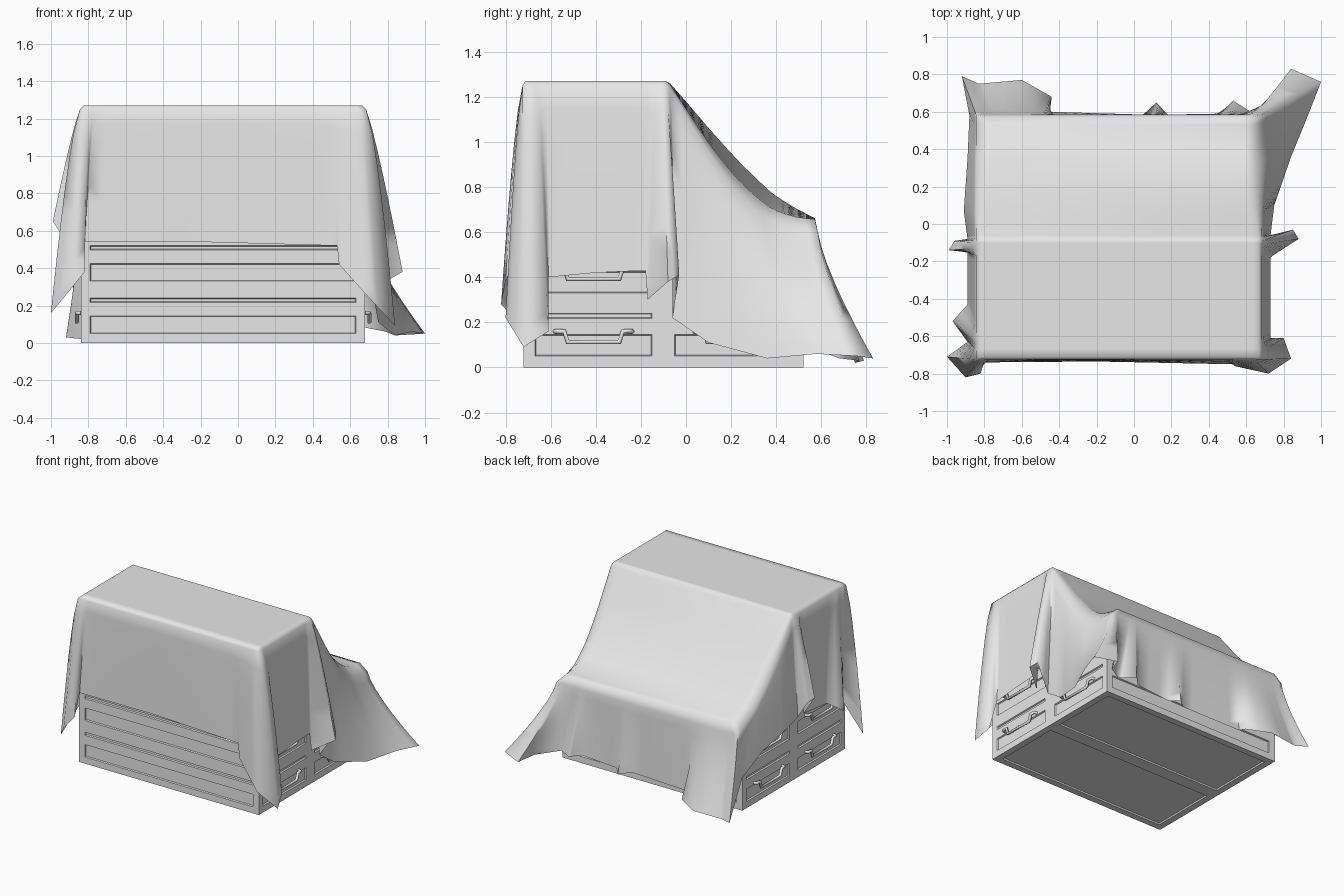
import bpy
import bmesh
import math
from mathutils import Vector

old = bpy.data.objects.get("Cube")
if old:
    bpy.data.objects.remove(old, do_unlink=True)

grey = bpy.data.materials.new("plain grey")
grey.use_nodes = True
grey.diffuse_color = (0.8, 0.8, 0.8, 1)
grey.node_tree.nodes["Principled BSDF"].inputs["Base Color"].default_value = grey.diffuse_color


def add_object(name, data, location=(0, 0, 0)):
    obj = bpy.data.objects.new(name, data)
    obj.location = location
    bpy.context.scene.collection.objects.link(obj)
    return obj


def mesh_from(bm, name):
    mesh = bpy.data.meshes.new(name)
    bm.to_mesh(mesh)
    bm.free()
    mesh.materials.append(grey)
    return mesh


def lerp_table(table, key):
    """Interpolate rows of (key, values...) and return the values as a vector."""
    for a, b in zip(table, table[1:]):
        if key <= b[0]:
            t = max(0, (key - a[0]) / (b[0] - a[0]))
            return Vector(a[1:]).lerp(Vector(b[1:]), t)
    return Vector(table[-1][1:])


# ---- Crates: grid-cut box with recessed panels and slots
HALF_X, HALF_Y, HEIGHT, BORDER = 0.76, 0.31, 0.28, 0.05
CENTRE_X = -0.08


def crate_mesh():
    cuts = [
        [-HALF_X, -HALF_X + BORDER, HALF_X - BORDER, HALF_X],
        [-HALF_Y, -HALF_Y + BORDER, HALF_Y - BORDER, HALF_Y],
        [0, 0.05, 0.145, 0.217, 0.24, HEIGHT],
    ]
    bm = bmesh.new()
    panels = []
    for axis in range(3):
        u, v = (axis + 1) % 3, (axis + 2) % 3
        for side in (0, -1):
            for i in range(len(cuts[u]) - 1):
                for j in range(len(cuts[v]) - 1):
                    corners = []
                    for di, dj in ((0, 0), (1, 0), (1, 1), (0, 1)):
                        p = [0, 0, 0]
                        p[axis] = cuts[axis][side]
                        p[u], p[v] = cuts[u][i + di], cuts[v][j + dj]
                        corners.append(bm.verts.new(p))
                    if side == 0:
                        corners.reverse()
                    face = bm.faces.new(corners)
                    across, up = (i, j) if v == 2 else (j, i)
                    if axis == 2:
                        recessed = side == 0 and i == 1 and j == 1
                    else:
                        recessed = across == 1 and up in (1, 3)
                    if recessed:
                        panels.append(face)
    bmesh.ops.remove_doubles(bm, verts=bm.verts[:], dist=0.0001)
    bm.normal_update()
    bmesh.ops.inset_individual(bm, faces=panels, thickness=0.006, depth=-0.01)
    return mesh_from(bm, "crate")


# ---- Handles: bent bar hanging in front of the side panel
def handle_curve():
    half = [(0, 0.17, 0.16), (0.022, 0.165, 0.16), (0.022, 0.13, 0.16),
            (0.022, 0.115, 0.112)]
    path = half + [(x, -y, z) for x, y, z in reversed(half)]
    curve = bpy.data.curves.new("handle", "CURVE")
    curve.dimensions = "3D"
    curve.bevel_depth = 0.011
    curve.bevel_resolution = 2
    curve.use_fill_caps = True
    line = curve.splines.new("POLY")
    line.points.add(len(path) - 1)
    for point, co in zip(line.points, path):
        point.co = (*co, 1)
    curve.materials.append(grey)
    return curve


crate = crate_mesh()
bar = handle_curve()
for stack, y, layers in (("front", -0.41, 4), ("back", 0.21, 2)):
    for layer in range(layers):
        add_object(f"{stack}_crate", crate, (CENTRE_X, y, layer * HEIGHT))
    # Only the two lower layers have room for handles under the cloth
    for layer in range(2):
        for sign in (-1, 1):
            grip = add_object(f"{stack}_crate_handle", bar,
                              (CENTRE_X + sign * HALF_X, y, layer * HEIGHT))
            if sign < 0:
                grip.rotation_euler.z = math.pi

# ---- Cloth cover: draped top sheet with four hanging skirts
X0, X1, Y0, Y1 = -0.845, 0.685, -0.725, 0.585
RIDGE = -0.08
SLOPE = [(Y0, 1.27), (RIDGE, 1.27), (0, 1.18), (0.12, 1.04), (0.25, 0.9),
         (0.38, 0.775), (0.48, 0.71), (Y1, 0.655)]

# Hem of each skirt: position along the rim, then the hem point below it
FL, FR = (-1, -0.71, 0.16), (0.84, -0.72, 0.09)
BL, BR = (-0.92, 0.79, 0.03), (1, 0.76, 0.05)
front_hem = [
    (X0, *FL), (-0.82, -0.9, -0.82, 0.28), (-0.8, -0.82, -0.8, 0.38),
    (-0.76, -0.82, -0.74, 0.54), (-0.2, -0.2, -0.735, 0.54),
    (0.47, 0.53, -0.75, 0.52), (0.53, 0.54, -0.76, 0.42),
    (0.64, 0.72, -0.8, 0.22), (X1, *FR)]
right_hem = [
    (Y0, *FR), (-0.68, 0.8, -0.61, 0.16), (-0.63, 0.73, -0.61, 0.4),
    (-0.4, 0.73, -0.4, 0.42), (-0.2, 0.73, -0.18, 0.43),
    (-0.13, 0.74, -0.17, 0.3), (-0.11, 0.88, -0.08, 0.38),
    (-0.09, 0.85, -0.03, 0.41), (-0.06, 0.73, -0.06, 0.22),
    (0.05, 0.75, 0.1, 0.11), (0.25, 0.84, 0.36, 0.04),
    (0.45, 0.93, 0.58, 0.06), (Y1, *BR)]
back_hem = [
    (X0, *BL), (-0.77, -0.83, 0.75, 0.02), (-0.62, -0.6, 0.77, 0.03),
    (-0.5, -0.44, 0.68, 0.04), (-0.42, -0.45, 0.6, 0.07),
    (0.04, 0.05, 0.585, 0.08), (0.1, 0.12, 0.65, 0.07), (0.16, 0.18, 0.585, 0.08),
    (0.42, 0.46, 0.59, 0.1), (0.48, 0.53, 0.66, 0.1), (0.54, 0.64, 0.59, 0.09),
    (0.61, 0.79, 0.7, 0.06), (0.65, 0.84, 0.83, 0.04), (X1, *BR)]
left_hem = [
    (Y0, *FL), (-0.68, -0.89, -0.63, 0.4), (-0.62, -0.97, -0.52, 0.4),
    (-0.55, -0.89, -0.43, 0.47), (-0.17, -0.89, -0.15, 0.5),
    (-0.13, -0.99, -0.14, 0.65), (-0.1, -0.96, -0.09, 0.62),
    (-0.07, -0.89, -0.08, 0.5), (0.05, -0.91, 0.07, 0.48),
    (0.3, -0.89, 0.35, 0.4), (0.5, -0.88, 0.58, 0.28), (Y1, *BL)]


def clamp(value):
    return min(1, max(0, value))


def cover_height(x, y):
    for (ya, za), (yb, zb) in zip(SLOPE, SLOPE[1:]):
        if y <= yb:
            break
    z = za + (zb - za) * (y - ya) / (yb - ya)
    sag = math.sin(math.pi * clamp((y - RIDGE) / (Y1 - RIDGE)))
    return z - 0.045 * sag * (1 + (x - CENTRE_X) / HALF_X)


def stations(table_a, table_b, step):
    """All rim positions of two facing skirts, filled in at a regular step."""
    keys = sorted({row[0] for row in table_a + table_b})
    result = []
    for a, b in zip(keys, keys[1:]):
        count = max(1, math.ceil((b - a) / step))
        result += [a + (b - a) * k / count for k in range(count)]
    return result + keys[-1:]


xs = stations(front_hem, back_hem, 0.1)
ys = stations(left_hem, right_hem, 0.05)
mid_y = (Y0 + Y1) / 2
bm = bmesh.new()


def add_strip(rows):
    for low, high in zip(rows, rows[1:]):
        for a, b, c, d in zip(low, low[1:], high[1:], high):
            bm.faces.new((a, b, c, d))


def softness(y):
    """The edge rounding grows from the ridge towards the back."""
    return 0.02 + 0.035 * clamp((y - RIDGE) / 0.3)


def top_point(x, y):
    x = CENTRE_X + (x - CENTRE_X) * (1 - softness(y) * 1.3)
    y = mid_y + (y - mid_y) * 0.98
    return Vector((x, y, cover_height(x, y)))


def flare(hem):
    """Front corners swing out early, back corners only near the floor."""
    if hem.y < -0.6:
        return 0.7
    return 0.85 + 0.45 * clamp((hem.y - 0.4) / 0.3)


def add_skirt(rim, hems):
    """Round over the rim, then hang in rows down to the hem."""
    rows = [[bm.verts.new(top_point(x, y)) for x, y in rim]]
    for t in (0, 0.12, 0.25, 0.4, 0.55, 0.7, 0.85, 0.93, 1):
        row = []
        for (x, y), hem in zip(rim, hems):
            start = Vector((x, y, cover_height(x, y) - softness(y)))
            point = start.lerp(hem, t ** flare(hem))
            point.z = start.z + (hem.z - start.z) * t
            row.append(bm.verts.new(point))
        rows.append(row)
    add_strip(rows)


add_strip([[bm.verts.new(top_point(x, y)) for x in xs] for y in ys])
for table, y in ((front_hem, Y0), (back_hem, Y1)):
    add_skirt([(x, y) for x in xs], [lerp_table(table, x) for x in xs])
for table, x in ((left_hem, X0), (right_hem, X1)):
    add_skirt([(x, y) for y in ys], [lerp_table(table, y) for y in ys])
bmesh.ops.remove_doubles(bm, verts=bm.verts[:], dist=0.0005)
bmesh.ops.recalc_face_normals(bm, faces=bm.faces[:])
bm.normal_update()
if max(bm.faces, key=lambda f: f.calc_center_median().z).normal.z < 0:
    bmesh.ops.reverse_faces(bm, faces=bm.faces[:])

cover = add_object("cloth_cover", mesh_from(bm, "cloth_cover"))
cover.data.shade_smooth()
cover.data.set_sharp_from_angle(angle=math.radians(80))
